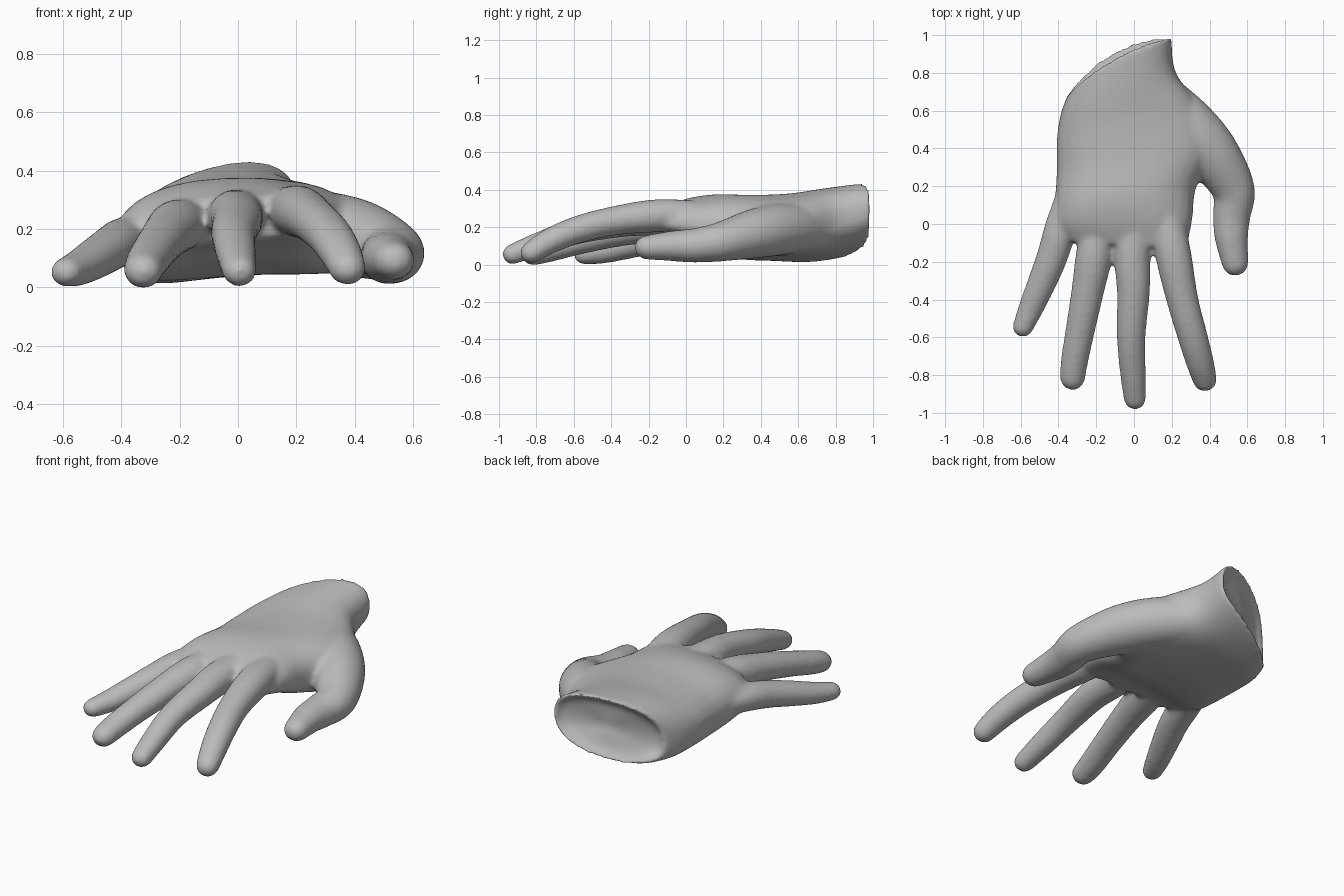
import bpy
import bmesh
from math import cos, sin, pi
from mathutils import Vector

cube = bpy.data.objects.get("Cube")
if cube:
    bpy.data.objects.remove(cube, do_unlink=True)

SIDES = 28
UP = Vector((0, 0, 1))


def resample(rows, steps=5):
    """Catmull-Rom interpolation of every number in the rows."""
    out = []
    for i in range(len(rows) - 1):
        a, b = rows[max(i - 1, 0)], rows[i]
        c, d = rows[i + 1], rows[min(i + 2, len(rows) - 1)]
        for s in range(steps):
            t = s / steps
            out.append([q + t / 2 * (r - p + t * (2 * p - 5 * q + 4 * r - e
                        + t * (3 * (q - r) + e - p)))
                        for p, q, r, e in zip(a, b, c, d)])
    out.append(list(rows[-1]))
    return out


def skin(bm, rings):
    """Join rings of points into a closed shell."""
    loops = [[bm.verts.new(p) for p in ring] for ring in rings]
    for a, b in zip(loops, loops[1:]):
        for i in range(SIDES):
            j = (i + 1) % SIDES
            bm.faces.new((a[i], a[j], b[j], b[i]))
    for loop, flip in ((loops[0], True), (loops[-1], False)):
        hub = bm.verts.new(sum((v.co for v in loop), Vector()) / SIDES)
        for i in range(SIDES):
            pair = [loop[i], loop[(i + 1) % SIDES]]
            if flip:
                pair.reverse()
            bm.faces.new((*pair, hub))


def power(value, exponent):
    return abs(value) ** exponent * (1 if value >= 0 else -1)


def palm_ring(row):
    """Rounded section between two edge points, hollow underneath."""
    lo, hi = Vector(row[0:3]), Vector(row[3:6])
    up, down, bow, hollow = row[6:10]
    mid, half = (lo + hi) / 2, (hi - lo) / 2
    out = Vector((-half.y, half.x, 0)).normalized()
    ring = []
    for i in range(SIDES):
        t = 2 * pi * i / SIDES
        c, s = power(cos(t), 0.85), sin(t)
        if s > 0:
            rise, lean = up * power(s, 0.85), bow
        else:
            rise, lean = down * power(s, 0.7) * (1 - hollow * s ** 4), bow * 1.6
        ring.append(mid + half * c + UP * rise + out * lean * s * s)
    return ring


def finger_rings(rows):
    """Round tube along a path, ending in a dome."""
    path = resample(rows)
    centres = [Vector(r[:3]) for r in path]
    rings = []

    def add(centre, direction, radius):
        side = direction.cross(UP).normalized()
        over = side.cross(direction)
        rings.append([centre + side * radius * cos(2 * pi * i / SIDES)
                      + over * radius * 0.92 * sin(2 * pi * i / SIDES)
                      for i in range(SIDES)])

    last = len(path) - 1
    for k, row in enumerate(path):
        direction = (centres[min(k + 1, last)] - centres[max(k - 1, 0)]).normalized()
        add(centres[k], direction, row[3])
    for k in range(1, 5):
        a = k * pi / 10
        radius = path[-1][3]
        add(centres[-1] + direction * radius * sin(a), direction, radius * cos(a))
    return rings


bm = bmesh.new()

# Palm: left edge, right edge, rise, drop, bow of the cut, hollow
palm = [
    (-.35, .68, .15, .20, .985, .31, .19, .16, .05, 0),
    (-.39, .57, .15, .22, .80, .26, .20, .18, .02, .1),
    (-.41, .43, .15, .34, .63, .21, .205, .17, 0, .2),
    (-.41, .27, .15, .43, .42, .18, .215, .165, 0, .35),
    (-.42, .10, .165, .33, .19, .20, .20, .15, 0, .4),
    (-.42, -.01, .17, .31, .02, .22, .165, .09, 0, .4),
    (-.36, -.10, .18, .28, -.14, .23, .11, .05, 0, .2),
]
rings = [palm_ring(r) for r in resample(palm)]

# Shallow wrist cut with a raised rim
wrist = rings[0]
hub = sum(wrist, Vector()) / SIDES
inward = Vector((.48, -.87, 0))
scoop = [[hub + (p - hub) * scale + inward * depth for p in wrist]
         for scale, depth in ((.4, .035), (.7, .035), (.86, .025), (.94, 0))]
skin(bm, scoop + rings)

# Fingers and thumb: path points with radius
fingers = {
    "index": [(.16, .12, .27, .08), (.205, -.15, .27, .096), (.255, -.4, .24, .085),
              (.31, -.6, .19, .08), (.35, -.74, .13, .074), (.375, -.83, .075, .065)],
    "middle": [(.02, .12, .27, .08), (-.008, -.15, .255, .096), (-.003, -.36, .235, .088),
               (-.015, -.6, .185, .077), (-.005, -.8, .115, .069), (.005, -.93, .065, .06)],
    "ring": [(-.16, .12, .23, .08), (-.205, -.14, .22, .098), (-.245, -.36, .185, .087),
             (-.285, -.57, .135, .078), (-.315, -.73, .09, .073), (-.325, -.82, .065, .067)],
    "little": [(-.34, .14, .18, .075), (-.39, -.03, .17, .085), (-.43, -.17, .145, .083),
               (-.485, -.31, .11, .077), (-.545, -.45, .075, .067), (-.588, -.55, .06, .056)],
    "thumb": [(.12, .68, .20, .13), (.27, .53, .20, .15), (.41, .37, .175, .145),
              (.525, .18, .13, .115), (.517, .04, .11, .10), (.515, -.07, .108, .09),
              (.535, -.21, .10, .072)],
}
for rows in fingers.values():
    skin(bm, finger_rings(rows))

mesh = bpy.data.meshes.new("hand")
bm.normal_update()
bm.to_mesh(mesh)
bm.free()
hand = bpy.data.objects.new("hand", mesh)
bpy.context.collection.objects.link(hand)

# Fuse the parts into one soft skin
remesh = hand.modifiers.new("fuse", 'REMESH')
remesh.mode = 'VOXEL'
remesh.voxel_size = 0.013
soften = hand.modifiers.new("soften", 'SMOOTH')
soften.factor = 0.5
soften.iterations = 14
bpy.ops.object.select_all(action='DESELECT')
hand.select_set(True)
bpy.context.view_layer.objects.active = hand
for name in ("fuse", "soften"):
    bpy.ops.object.modifier_apply(modifier=name)

# Rest on the ground, centred
verts = hand.data.vertices
low = [min(v.co[k] for v in verts) for k in range(3)]
high = [max(v.co[k] for v in verts) for k in range(3)]
base = Vector(((low[0] + high[0]) / 2, (low[1] + high[1]) / 2, low[2]))
for v in verts:
    v.co -= base

# Plain grey surface
grey = bpy.data.materials.new("plain_grey")
grey.use_nodes = True
colour = (0.5, 0.5, 0.5, 1)
grey.diffuse_color = colour
grey.node_tree.nodes["Principled BSDF"].inputs["Base Color"].default_value = colour
hand.data.materials.clear()
hand.data.materials.append(grey)
bpy.ops.object.shade_smooth()
